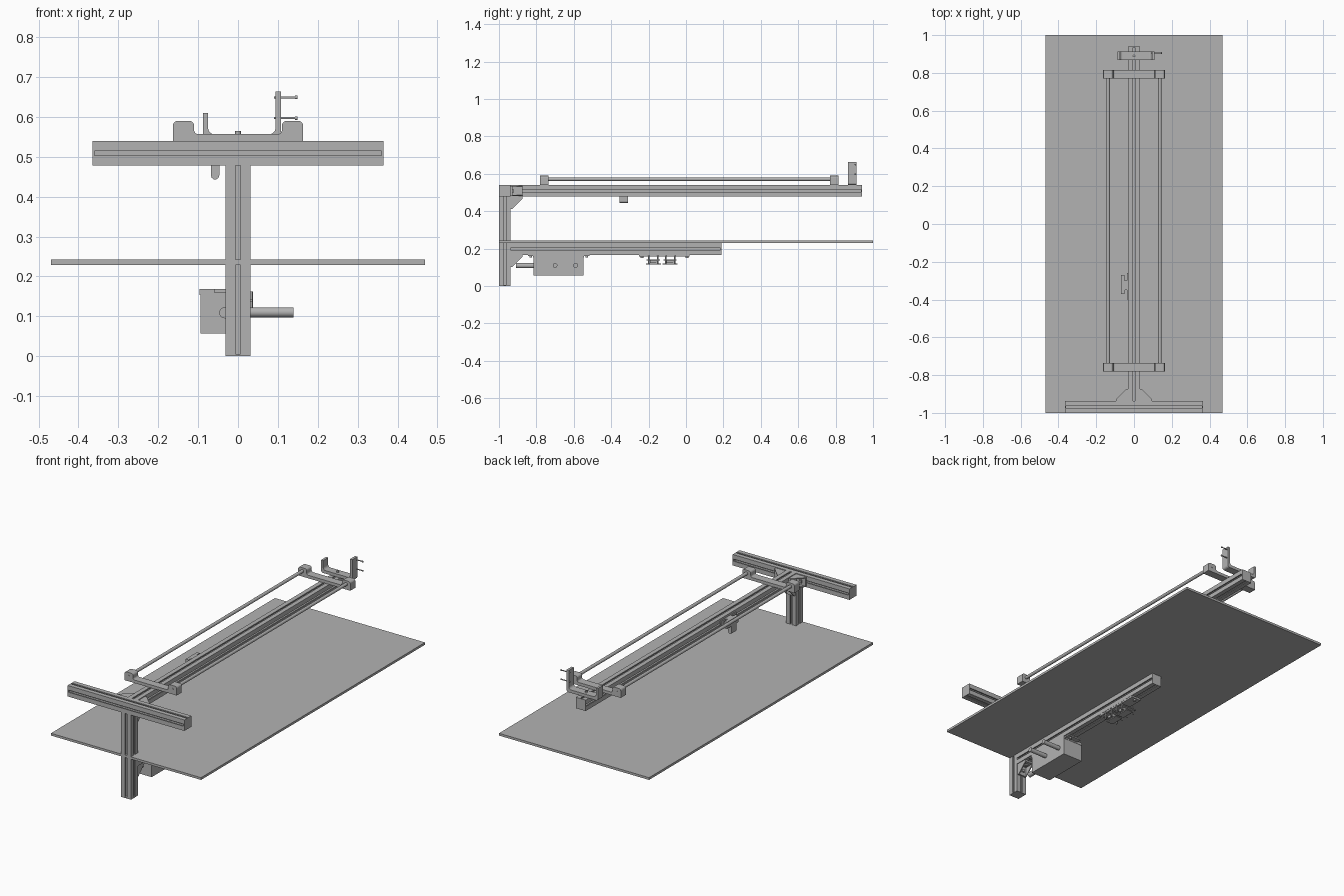
import bpy, bmesh, math
from mathutils import Vector

old = bpy.data.objects.get("Cube")
if old:
    bpy.data.objects.remove(old)

GREY = (0.45, 0.45, 0.45, 1)
mat = bpy.data.materials.new("plain grey")
mat.use_nodes = True
mat.diffuse_color = GREY
mat.node_tree.nodes["Principled BSDF"].inputs["Base Color"].default_value = GREY


def place(axis, u, v, w):
    return {"x": (w, u, v), "y": (u, w, v), "z": (u, v, w)}[axis]


def prism(name, pts, axis, a, b):
    """Extrude a flat outline along an axis from a to b."""
    bm = bmesh.new()
    face = bm.faces.new([bm.verts.new(place(axis, u, v, a)) for u, v in pts])
    ext = bmesh.ops.extrude_face_region(bm, geom=[face])
    shift = Vector(place(axis, 0, 0, b - a))
    bmesh.ops.translate(bm, vec=shift,
                        verts=[g for g in ext["geom"] if isinstance(g, bmesh.types.BMVert)])
    bmesh.ops.recalc_face_normals(bm, faces=bm.faces)
    mesh = bpy.data.meshes.new(name)
    bm.to_mesh(mesh)
    bm.free()
    mesh.materials.append(mat)
    ob = bpy.data.objects.new(name, mesh)
    bpy.context.collection.objects.link(ob)
    return ob


def box(name, x, y, z):
    return prism(name, [(x[0], y[0]), (x[1], y[0]), (x[1], y[1]), (x[0], y[1])], "z", *z)


def rod(name, axis, u, v, a, b, r, n=24):
    turn = [math.tau * i / n for i in range(n)]
    ob = prism(name, [(u + r * math.cos(t), v + r * math.sin(t)) for t in turn], axis, a, b)
    for p in ob.data.polygons:
        p.use_smooth = len(p.vertices) == 4
    return ob


def arc(u, v, r, start, end, n=5):
    return [(u + r * math.cos(math.radians(start + (end - start) * i / n)),
             v + r * math.sin(math.radians(start + (end - start) * i / n))) for i in range(n + 1)]


# Slotted extrusion with a T-slot on each of its four sides
H = 0.031
half = [(H, H), (0.006, H), (0.006, 0.025), (0.014, 0.025), (0.014, 0.019), (0.007, 0.012)]
side = half + [(-u, v) for u, v in reversed(half[1:])]
SLOTTED = []
for quarter in range(4):
    for u, v in side:
        for _ in range(quarter):
            u, v = -v, u
        SLOTTED.append((u, v))
SQUARE = [(H, H), (-H, H), (-H, -H), (H, -H)]


def beam(name, axis, u, v, a, b, caps):
    prism(name, [(u + p, v + q) for p, q in SLOTTED], axis, a, b)
    for i, (lo, hi) in enumerate(caps):
        prism(f"{name}_end_cap_{i}", [(u + p, v + q) for p, q in SQUARE], axis, lo, hi)


CAP = 0.005
TOP, LOW, BACK = 0.509, 0.198, -0.969
beam("post", "z", 0, BACK, CAP, TOP - H, [(0, CAP)])
beam("cross_beam", "x", BACK, TOP, -0.36, 0.36, [(-0.365, -0.36), (0.36, 0.365)])
beam("upper_beam", "y", 0, TOP, -0.938, 0.935, [(0.935, 0.94)])
beam("lower_beam", "y", 0, LOW, -0.938, 0.185, [(0.185, 0.19)])

# Table board
box("board", (-0.469, 0.469), (-1, 1), (0.229, 0.242))


# Corner brackets: two flanges, two triangular cheeks and a bolt on each flange
def bracket(name, axis, u, v, su, sv, mid, width):
    L, t = 0.065, 0.01
    out = lambda pts: [(u + su * p, v + sv * q) for p, q in pts]
    prism(name + "_flange_a", out([(0, 0), (L, 0), (L, t), (0, t)]), axis, mid - width, mid + width)
    prism(name + "_flange_b", out([(0, 0), (t, 0), (t, L), (0, L)]), axis, mid - width, mid + width)
    for s in (-1, 1):
        prism(f"{name}_cheek_{s}", out([(0, 0), (L, 0), (L, t), (t, L), (0, L)]), axis,
              mid + s * width, mid + s * (width - 0.005))
    # Bolt heads
    prism(name + "_bolt_a", out([(0.03, t), (0.045, t), (0.045, 0.018), (0.03, 0.018)]), axis,
          mid - 0.008, mid + 0.008)
    prism(name + "_bolt_b", out([(t, 0.03), (0.018, 0.03), (0.018, 0.045), (t, 0.045)]), axis,
          mid - 0.008, mid + 0.008)


bracket("upper_bracket", "x", -0.938, TOP - H, 1, -1, 0, 0.027)
bracket("lower_bracket", "x", -0.938, LOW - H, 1, -1, 0, 0.027)
for s, label in ((1, "left"), (-1, "right")):
    bracket(label + "_bracket", "z", s * H, -0.938, s, 1, TOP, 0.027)

# Rod holders: low bar with a raised rounded ear at each end
ear = ([(0.163, 0.54)] + arc(0.151, 0.578, 0.012, 0, 90) + arc(0.122, 0.578, 0.012, 90, 180)
       + arc(0.1, 0.567, 0.01, 0, -90))
holder = ear + [(-u, v) for u, v in reversed(ear)]
for label, a, b in (("front", -0.78, -0.735), ("rear", 0.77, 0.815)):
    prism(label + "_rod_holder", holder, "y", a, b)
    for x in (-0.137, 0.137):
        rod(f"{label}_holder_screw_{x}", "y", x, 0.57, a - 0.001, b + 0.001, 0.005, 16)
for x in (-0.137, 0.137):
    rod(f"guide_rod_{x}", "y", x, 0.571, -0.74, 0.78, 0.009)

# Rear cradle with one tall and one short arm
cradle = ([(-0.076, 0.54), (0.096, 0.54)] + arc(0.096, 0.552, 0.012, -90, 0)
          + [(0.108, 0.664), (0.094, 0.664)] + arc(0.079, 0.572, 0.015, 0, -90)
          + arc(-0.06, 0.572, 0.015, -90, -180) + [(-0.075, 0.61), (-0.088, 0.61)]
          + arc(-0.076, 0.552, 0.012, 180, 270)[:-1])
prism("rear_cradle", cradle, "y", 0.867, 0.912)
rod("cradle_bolt", "z", 0, 0.89, 0.55, 0.565, 0.007, 16)
for z in (0.597, 0.649):
    rod(f"arm_screw_{z}", "x", 0.905, z, 0.09, 0.148, 0.0028, 12)
    rod(f"arm_screw_tip_{z}", "x", 0.905, z, 0.143, 0.149, 0.0045, 12)

# Hook on the side of the upper beam
box("hook_plate", (-0.037, -H), (-0.4, -0.26), (0.49, 0.528))
box("hook_body", (-0.055, -0.037), (-0.35, -0.3), (0.49, 0.528))
prism("hook_leg", [(-0.047, 0.528), (-0.068, 0.528)] + arc(-0.0575, 0.4535, 0.0105, 180, 360),
      "y", -0.355, -0.31)
box("hook_face", (-0.068, -0.05), (-0.37, -0.27), (0.49, 0.528))

# Drive box with lid, mounting tabs, shaft and handles
box("drive_box", (-0.094, H), (-0.815, -0.548), (0.057, 0.153))
box("drive_lid", (-0.096, H), (-0.817, -0.546), (0.153, 0.168))
for y in (-0.83, -0.53):
    box(f"drive_tab_{y}", (-0.06, 0.025), (y - 0.015, y + 0.015), (0.16, 0.168))
    rod(f"drive_tab_screw_{y}", "z", 0, y, 0.152, 0.16, 0.007, 12)
rod("drive_shaft", "y", -0.033, 0.109, -0.91, -0.8, 0.014)
for y in (-0.7, -0.59):
    rod(f"drive_handle_{y}", "x", y, 0.11, 0.02, 0.139, 0.0125)

# Small connector boards hanging under the lower beam
box("connector_rail", (-0.03, 0.03), (-0.25, 0.02), (0.157, 0.167))
for y in (-0.175, -0.085):
    box(f"connector_plate_{y}", (-0.055, 0.036), (y - 0.035, y + 0.035), (0.136, 0.142))
    box(f"connector_block_{y}", (-0.035, 0.02), (y - 0.018, y + 0.018), (0.122, 0.136))
    box(f"connector_strip_{y}", (-0.03, 0.012), (y - 0.04, y + 0.04), (0.114, 0.119))
    for x in (-0.045, 0.033):
        for dy in (-0.024, 0.024):
            rod(f"connector_pin_{x}_{y + dy:.3f}", "z", x, y + dy, 0.114, 0.162, 0.004, 10)
for y in (-0.235, 0.005):
    rod(f"rail_screw_{y}", "z", 0, y, 0.15, 0.158, 0.008, 12)
